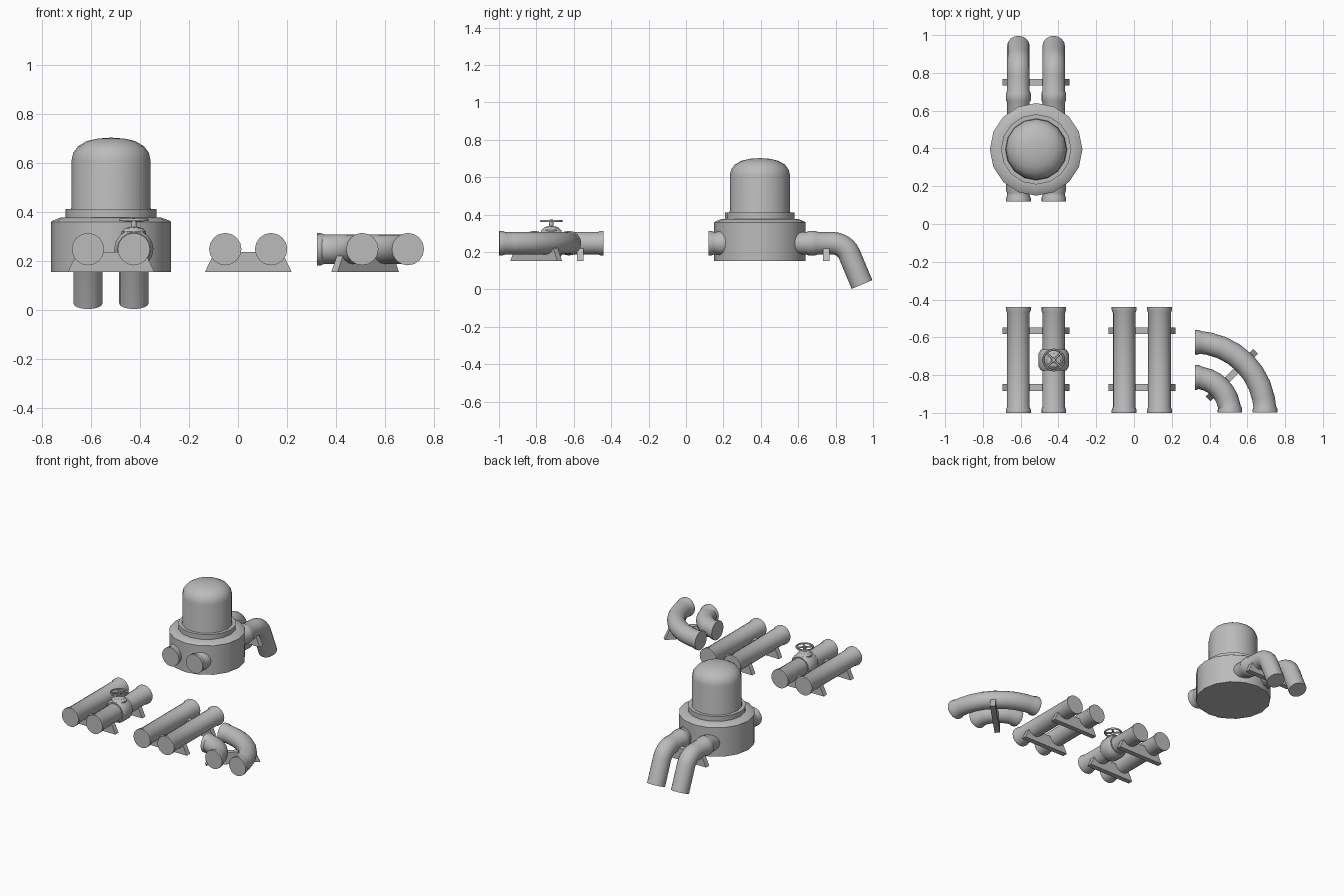
import bpy, bmesh
from math import sin, cos, pi, radians
from mathutils import Vector, Matrix

cube = bpy.data.objects.get("Cube")
if cube:
    bpy.data.objects.remove(cube)

grey = bpy.data.materials.new("plain_grey")
grey.use_nodes = True
grey.diffuse_color = (0.5, 0.5, 0.5, 1)
grey.node_tree.nodes["Principled BSDF"].inputs["Base Color"].default_value = (0.5, 0.5, 0.5, 1)

PIPE_Z = 0.247
BASE_Z = 0.153
R, FLANGE = 0.06, 0.066
LANES = {"right": -0.612, "left": -0.425}
X, Y, Z = Vector((1, 0, 0)), Vector((0, 1, 0)), Vector((0, 0, 1))


def finish(name, bm):
    bmesh.ops.remove_doubles(bm, verts=bm.verts, dist=0.0005)
    bmesh.ops.recalc_face_normals(bm, faces=bm.faces)
    mesh = bpy.data.meshes.new(name)
    bm.to_mesh(mesh)
    bm.free()
    mesh.materials.append(grey)
    ob = bpy.data.objects.new(name, mesh)
    bpy.context.collection.objects.link(ob)
    bpy.ops.object.select_all(action='DESELECT')
    ob.select_set(True)
    bpy.context.view_layer.objects.active = ob
    bpy.ops.object.shade_smooth_by_angle(angle=radians(32))
    return ob


def sweep(name, stations, side, sides=16):
    """Rings at (centre, direction, radius), joined and capped; side is square to the path."""
    bm = bmesh.new()
    rings = []
    for centre, direction, radius in stations:
        normal = side.cross(direction).normalized()
        rings.append([bm.verts.new(centre + radius * (cos(a) * normal + sin(a) * side))
                      for a in (2 * pi * i / sides for i in range(sides))])
    for low, high in zip(rings, rings[1:]):
        for i in range(sides):
            j = (i + 1) % sides
            bm.faces.new((low[i], low[j], high[j], high[i]))
    bm.faces.new(rings[0])
    bm.faces.new(rings[-1])
    return finish(name, bm)


def lathe(name, origin, axis, side, profile, sides=16):
    return sweep(name, [(Vector(origin) + axis * d, axis, r) for r, d in profile], side, sides)


def flanged(length):
    half = [(FLANGE, 0), (FLANGE, 0.016), (R, 0.03)]
    return half + [(r, length - d) for r, d in reversed(half)]


def saddle(name, x, y, turn=0):
    """Trapezoid foot plate under a pair of pipes."""
    bm = bmesh.new()
    outline = [(-0.177, BASE_Z), (0.177, BASE_Z), (0.138, 0.235), (-0.138, 0.235)]
    face = bm.faces.new([bm.verts.new((u, -0.018, z)) for u, z in outline])
    out = bmesh.ops.extrude_face_region(bm, geom=[face])
    bmesh.ops.translate(bm, vec=(0, 0.036, 0),
                        verts=[v for v in out["geom"] if isinstance(v, bmesh.types.BMVert)])
    bm.transform(Matrix.Translation((x, y, 0)) @ Matrix.Rotation(turn, 4, 'Z'))
    finish(name, bm)


# Domed tank
CX, CY = -0.518, 0.395
lathe("tank", (CX, CY, 0), Z, X, [
    (0.245, BASE_Z), (0.245, 0.358), (0.236, 0.364), (0.205, 0.376), (0.186, 0.376),
    (0.186, 0.41), (0.163, 0.41), (0.161, 0.42), (0.161, 0.61), (0.154, 0.641),
    (0.134, 0.667), (0.1, 0.687), (0.055, 0.698), (0, 0.702)], 16)

# Tank inlets and bent outlets
BEND, START, TURN = 0.1, 0.782, radians(67)
for lane, x in LANES.items():
    lathe(lane + "_tank_inlet", (x, 0.12, PIPE_Z), Y, X,
          [(FLANGE, 0), (FLANGE, 0.016), (R, 0.03), (R, 0.045), (FLANGE, 0.06), (FLANGE, 0.2)])
    path = [(Vector((x, y, PIPE_Z)), Y, r) for y, r in
            [(0.5, R), (0.645, R), (0.655, FLANGE), (0.69, FLANGE), (0.705, R)]]
    for i in range(7):
        a = TURN * i / 6
        path.append((Vector((x, START + BEND * sin(a), PIPE_Z - BEND * (1 - cos(a)))),
                     Vector((0, cos(a), -sin(a))), R))
    path.append((Vector((x, 0.941, 0.026)), path[-1][1], R))
    sweep(lane + "_tank_outlet", path, X)
saddle("tank_saddle", CX, 0.75)

# Two sets of twin straight pipes
for group, shift in (("valve", 0), ("plain", 0.56)):
    for lane, x in LANES.items():
        lathe(f"{group}_{lane}_pipe", (x + shift, -1, PIPE_Z), Y, X, flanged(0.56))
    for place, y in (("front", -0.865), ("back", -0.565)):
        saddle(f"{group}_{place}_saddle", CX + shift, y)

# Valve: collar, bonnet, stem and spoked hand wheel
VX, VY = LANES["left"], -0.72
lathe("valve_collar", (VX, VY, PIPE_Z), Y, X,
      [(R, -0.055), (0.068, -0.055), (0.08, -0.035), (0.08, 0.035), (0.068, 0.055), (R, 0.055)])
lathe("valve_bonnet", (VX, VY, 0), Z, X,
      [(0.05, 0.29), (0.05, 0.318), (0.036, 0.333), (0.012, 0.338), (0.01, 0.372), (0, 0.374)], 12)
bpy.ops.mesh.primitive_torus_add(major_segments=16, minor_segments=6, major_radius=0.055,
                                 minor_radius=0.006, location=(VX, VY, 0.366))
wheel = bpy.context.object
wheel.name = "valve_wheel"
wheel.data.materials.append(grey)
bpy.ops.object.shade_smooth_by_angle(angle=radians(60))
for i in range(2):
    a = pi / 4 + i * pi / 2
    spoke = Vector((cos(a), sin(a), 0))
    lathe(f"valve_spoke_{i + 1}", (VX, VY, 0.365), spoke, Z,
          [(0.006, -0.055), (0.006, 0.055)], 6)

# Twin quarter-turn pipes
BX, BY = 0.322, -0.997
for name, radius in (("inner_bend_pipe", 0.185), ("outer_bend_pipe", 0.371)):
    quarter = pi / 2
    flare = [(0, FLANGE), (0.016 / radius, FLANGE), (0.03 / radius, R)]
    stops = flare + [(quarter * i / 8, R) for i in range(1, 8)
                     if 0.04 / radius < quarter * i / 8 < quarter - 0.04 / radius]
    stops += [(quarter - a, r) for a, r in reversed(flare)]
    sweep(name, [(Vector((BX + radius * cos(a), BY + radius * sin(a), PIPE_Z)),
                  Vector((-sin(a), cos(a), 0)), r) for a, r in stops], Z)
mid = 0.278 * cos(pi / 4)
saddle("bend_saddle", BX + mid, BY + mid, pi / 4)
